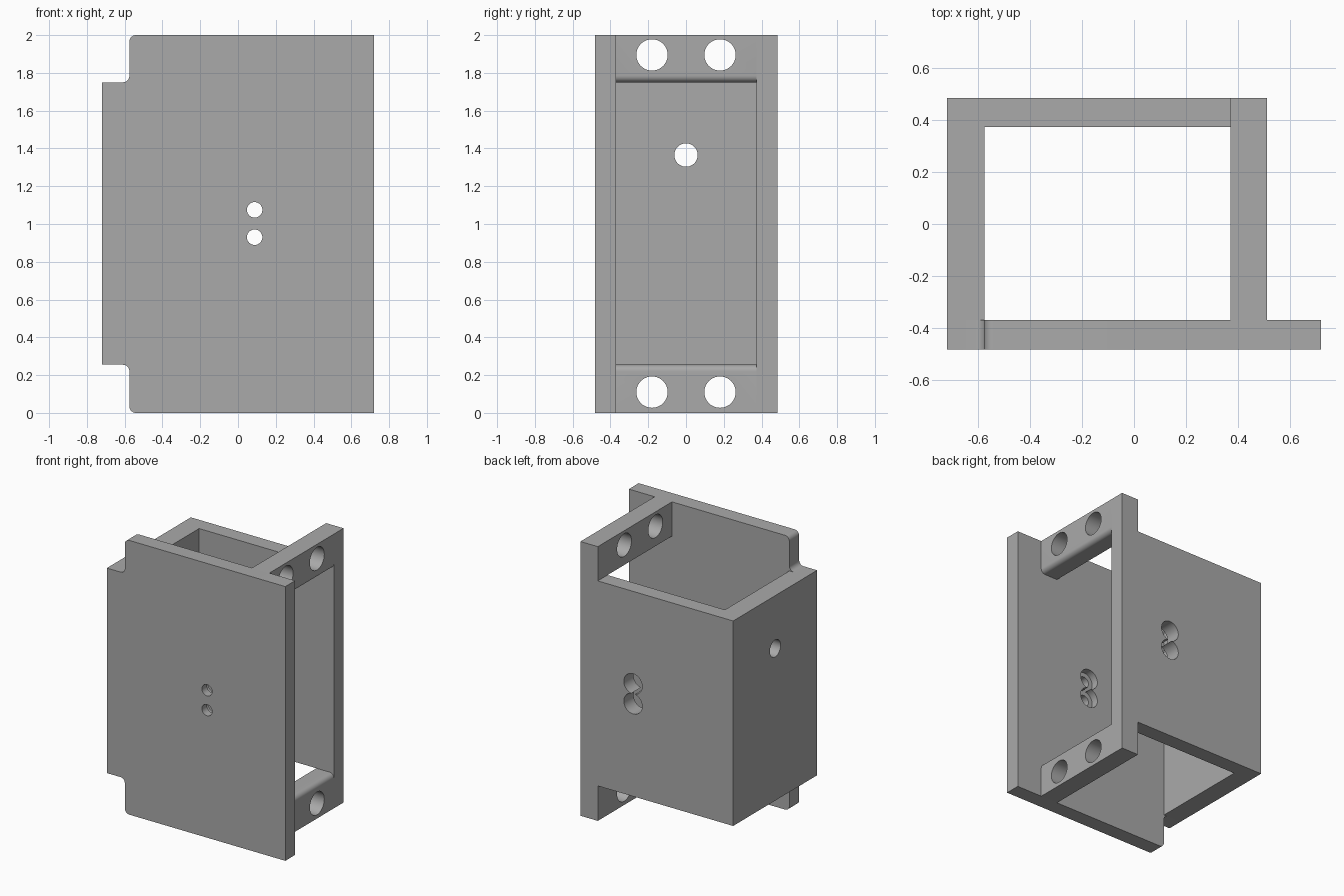
import bpy
import bmesh
from math import pi, sin, cos
from mathutils import Vector, Matrix

cube = bpy.data.objects.get("Cube")
if cube:
    bpy.data.objects.remove(cube, do_unlink=True)

grey = bpy.data.materials.new("plain grey")
grey.use_nodes = True
grey.diffuse_color = (0.4, 0.4, 0.4, 1)
grey.node_tree.nodes["Principled BSDF"].inputs["Base Color"].default_value = grey.diffuse_color

# Shared dimensions
LEFT, INNER_LEFT = -0.72, -0.575
RIB_IN, RIB_OUT, RIGHT = 0.372, 0.512, 0.72
FRONT, INNER_FRONT, INNER_BACK, BACK = -0.483, -0.37, 0.373, 0.485
LOW, HIGH, TOP = 0.255, 1.75, 2.0
ROUND = 0.035


def rounded(points, steps=8):
    """Replace every (x, z, radius) corner of a square profile by an arc."""
    out = []
    for i, (x, z, r) in enumerate(points):
        p = Vector((x, z))
        if not r:
            out.append(p)
            continue
        a = (Vector(points[i - 1][:2]) - p).normalized() * r
        b = (Vector(points[(i + 1) % len(points)][:2]) - p).normalized() * r
        for k in range(steps + 1):
            t = k / steps * pi / 2
            out.append(p + a * (1 - sin(t)) + b * (1 - cos(t)))
    return out


def prism(name, profile, axis, start, end):
    """Extrude a profile in xz along y, or in xy along z."""
    def place(p, d):
        return (p[0], d, p[1]) if axis == "y" else (p[0], p[1], d)
    bm = bmesh.new()
    face = bm.faces.new([bm.verts.new(place(p, start)) for p in profile])
    ext = bmesh.ops.extrude_face_region(bm, geom=[face])
    verts = [v for v in ext["geom"] if isinstance(v, bmesh.types.BMVert)]
    shift = Vector(place((0, 0), end - start))
    bmesh.ops.translate(bm, verts=verts, vec=shift)
    bmesh.ops.recalc_face_normals(bm, faces=bm.faces)
    mesh = bpy.data.meshes.new(name)
    bm.to_mesh(mesh)
    bm.free()
    mesh.materials.append(grey)
    obj = bpy.data.objects.new(name, mesh)
    bpy.context.collection.objects.link(obj)
    return obj


def activate(obj):
    bpy.ops.object.select_all(action="DESELECT")
    obj.select_set(True)
    bpy.context.view_layer.objects.active = obj


def drill(obj, centre, radius, axis, depth=0.4):
    """Cut a round hole along x or y."""
    turn = Matrix.Rotation(pi / 2, 4, "Y" if axis == "x" else "X")
    bm = bmesh.new()
    bmesh.ops.create_cone(bm, cap_ends=True, segments=40, radius1=radius, radius2=radius,
                          depth=depth, matrix=Matrix.Translation(centre) @ turn)
    mesh = bpy.data.meshes.new("drill")
    bm.to_mesh(mesh)
    bm.free()
    mesh.materials.append(grey)
    cutter = bpy.data.objects.new("drill", mesh)
    cutter.hide_render = True
    bpy.context.collection.objects.link(cutter)
    activate(obj)
    mod = obj.modifiers.new("hole", "BOOLEAN")
    mod.operation, mod.solver, mod.object = "DIFFERENCE", "EXACT", cutter
    bpy.ops.object.modifier_apply(modifier=mod.name)
    bpy.data.objects.remove(cutter, do_unlink=True)


# Front plate with notched, rounded left corners
front_plate = prism("front_plate", rounded([
    (RIGHT, 0, 0), (RIGHT, TOP, 0),
    (INNER_LEFT, TOP, ROUND), (INNER_LEFT, HIGH, ROUND), (LEFT, HIGH, 0),
    (LEFT, LOW, 0), (INNER_LEFT, LOW, ROUND), (INNER_LEFT, 0, ROUND),
]), "y", FRONT, INNER_FRONT)

# Side and back walls in one L-shaped piece
walls = prism("side_and_back_walls", [
    (LEFT, INNER_FRONT), (INNER_LEFT, INNER_FRONT), (INNER_LEFT, INNER_BACK),
    (RIB_IN, INNER_BACK), (RIB_IN, BACK), (LEFT, BACK),
], "z", LOW, HIGH)

# Full-height upright of the mounting frame
upright = prism("frame_upright", [
    (RIB_IN, INNER_BACK), (RIB_OUT, INNER_BACK), (RIB_OUT, BACK), (RIB_IN, BACK),
], "z", 0, TOP)

# Upper and lower bars, rounded along the outer window edge
bars = []
for name, edge, end in (("upper_frame_bar", HIGH, TOP), ("lower_frame_bar", LOW, 0)):
    bar = prism(name, rounded([
        (RIB_IN, edge, 0), (RIB_OUT, edge, ROUND), (RIB_OUT, end, 0), (RIB_IN, end, 0),
    ]), "y", INNER_FRONT, INNER_BACK)
    for y in (-0.18, 0.18):
        drill(bar, (RIB_IN, y, 1.895 if end else 0.11), 0.083, "x")
    bars.append(bar)

# Paired screw holes: stepped in the plate, wide in the back wall
for z in (0.93, 1.075):
    drill(front_plate, (0.088, FRONT, z), 0.041, "y")
    drill(front_plate, (0.088, INNER_FRONT, z), 0.074, "y", 0.11)
    drill(walls, (0.088, BACK, z), 0.074, "y")

# Cable hole in the side wall
drill(walls, (LEFT, 0, 1.365), 0.062, "x")

for part in [front_plate, walls, upright] + bars:
    activate(part)
    bpy.ops.object.shade_smooth_by_angle(angle=pi / 6)
